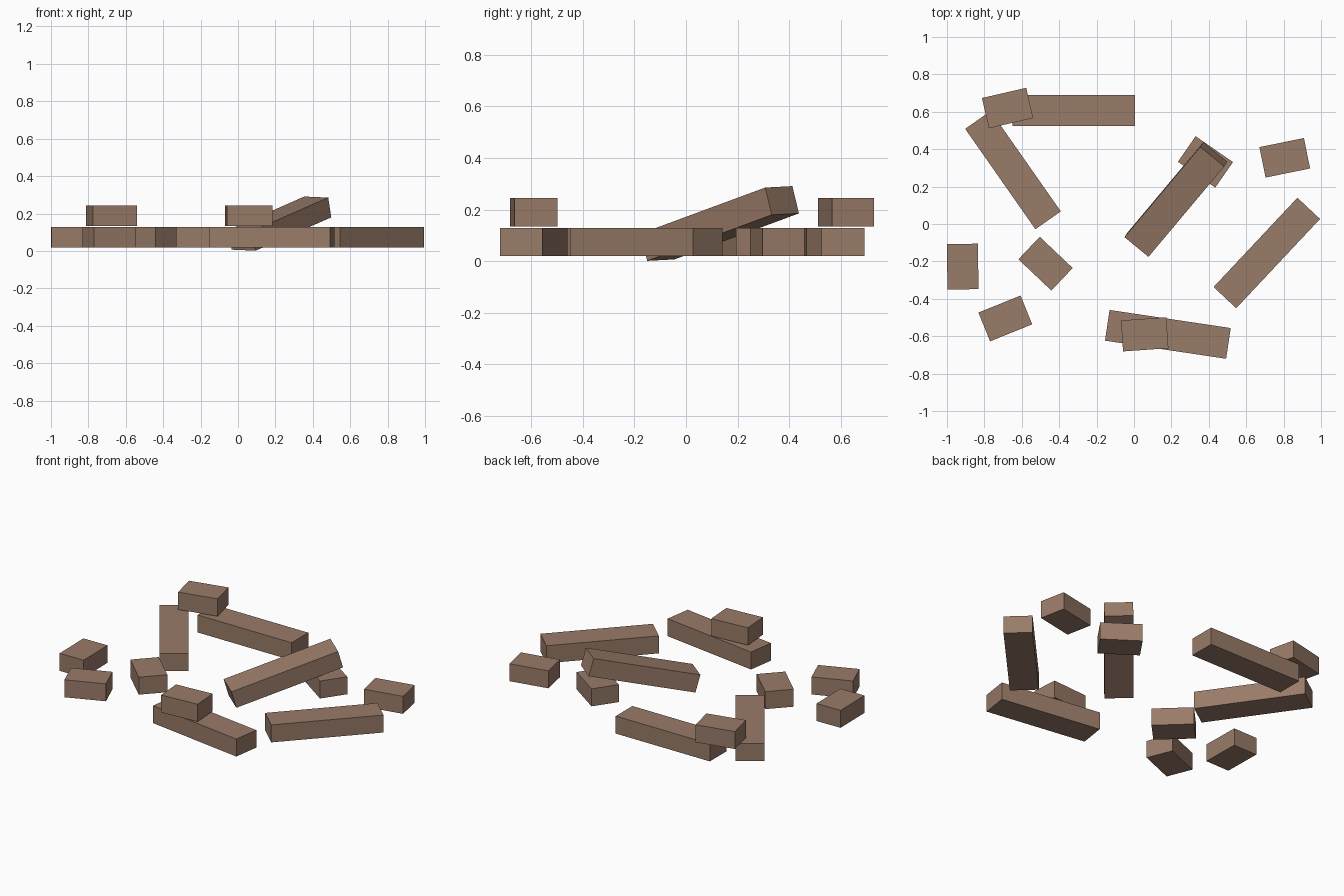
import bpy
import bmesh
from math import radians
from mathutils import Matrix, Euler, Vector

if "Cube" in bpy.data.objects:
    bpy.data.objects.remove(bpy.data.objects["Cube"])

# Weathered wood
wood = bpy.data.materials.new("brown_wood")
wood.diffuse_color = (0.32, 0.20, 0.14, 1)
wood.use_nodes = True
wood.node_tree.nodes["Principled BSDF"].inputs["Base Color"].default_value = wood.diffuse_color

WIDTH, HEIGHT = 0.166, 0.11
LONG, SHORT = 0.655, 0.243
LOW, HIGH = 0.074, 0.189  # centre heights of the two layers


def block(name, length, x, y, z, yaw, pitch=0, roll=0):
    """Plain rectangular timber centred at x, y, z."""
    bm = bmesh.new()
    bmesh.ops.create_cube(bm, size=1)
    bmesh.ops.scale(bm, vec=Vector((length, WIDTH, HEIGHT)), verts=bm.verts)
    me = bpy.data.meshes.new(name)
    bm.to_mesh(me)
    bm.free()
    me.materials.append(wood)
    ob = bpy.data.objects.new(name, me)
    ob.location = (x, y, z)
    ob.rotation_euler = (radians(roll), radians(-pitch), radians(yaw))
    bpy.context.collection.objects.link(ob)


# Long planks lying flat
for name, x, y, yaw in [
    ("back_plank", -0.322, 0.608, 0),
    ("left_plank", -0.647, 0.288, -55),
    ("right_plank", 0.710, -0.155, 46.8),
    ("front_plank", 0.181, -0.590, -8.5),
]:
    block(name, LONG, x, y, LOW, yaw)

# Long plank leaning on a short block
block("leaning_plank", LONG, 0.224, 0.131, 0.146, 50, 15.8, 2)

# Short blocks, on the ground and stacked on planks
for name, x, y, z, yaw in [
    ("back_top_block", -0.676, 0.620, HIGH, 13),
    ("front_top_block", 0.057, -0.590, HIGH, 4),
    ("right_block", 0.806, 0.354, LOW, 11.5),
    ("propping_block", 0.382, 0.332, LOW, -34.7),
    ("far_left_block", -0.916, -0.228, LOW, 91),
    ("front_left_block", -0.688, -0.505, LOW, 22),
    ("middle_left_block", -0.473, -0.212, LOW, -43.5),
]:
    block(name, SHORT, x, y, z, yaw)
